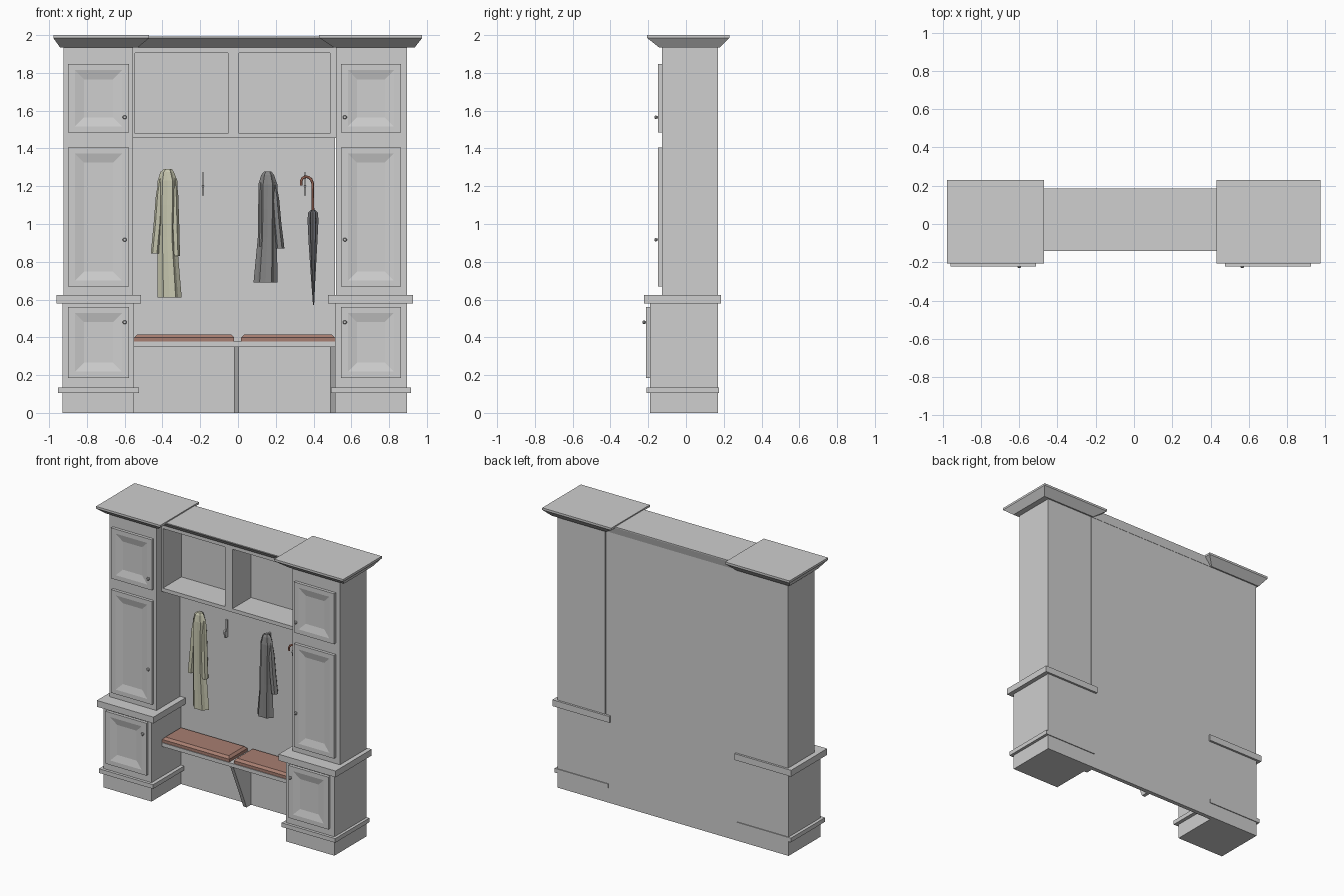
import bpy, bmesh, math

if "Cube" in bpy.data.objects:
    bpy.data.objects.remove(bpy.data.objects["Cube"])


def material(name, rgb):
    m = bpy.data.materials.new(name)
    m.diffuse_color = (*rgb, 1)
    m.use_nodes = True
    m.node_tree.nodes["Principled BSDF"].inputs["Base Color"].default_value = m.diffuse_color
    return m


PAINT = material("pale grey paint", (0.62, 0.62, 0.62))
CUSHION = material("brown cushion", (0.39, 0.21, 0.165))
BEIGE = material("beige cloth", (0.57, 0.57, 0.43))
GREY = material("grey cloth", (0.24, 0.24, 0.24))
DARK = material("dark umbrella cloth", (0.15, 0.15, 0.16))
WOOD = material("umbrella handle wood", (0.32, 0.13, 0.09))


def loft(name, rings, mat):
    """Skin a stack of equal-length point rings and cap both ends."""
    bm = bmesh.new()
    vs = [[bm.verts.new(p) for p in ring] for ring in rings]
    n = len(rings[0])
    for a, b in zip(vs, vs[1:]):
        for i in range(n):
            j = (i + 1) % n
            bm.faces.new((a[i], a[j], b[j], b[i]))
    bm.faces.new(vs[0])
    bm.faces.new(vs[-1])
    bmesh.ops.recalc_face_normals(bm, faces=bm.faces)
    me = bpy.data.meshes.new(name)
    bm.to_mesh(me)
    bm.free()
    me.materials.append(mat)
    ob = bpy.data.objects.new(name, me)
    bpy.context.collection.objects.link(ob)
    return ob


def rect(x, y, z):
    return [(x[0], y[0], z), (x[1], y[0], z), (x[1], y[1], z), (x[0], y[1], z)]


def box(name, x, y, z, mat=PAINT):
    return loft(name, [rect(x, y, z[0]), rect(x, y, z[1])], mat)


def crown(name, x0, y0, x1, y1, top):
    """Moulding flaring from the lower rectangle to the upper one."""
    loft(name, [rect(x0, y0, 1.935), rect(x1, y1, 1.985), rect(x1, y1, top)], PAINT)


def door(name, x, z, y):
    """Door with a shallow sloping recess, its back on the plane y."""
    def ring(dx, dz, yy):
        return [(x[0] + dx, yy, z[0] + dz), (x[1] - dx, yy, z[0] + dz),
                (x[1] - dx, yy, z[1] - dz), (x[0] + dx, yy, z[1] - dz)]
    loft(name, [ring(0, 0, y), ring(0, 0, y - 0.021), ring(0.037, 0.032, y - 0.021),
                ring(0.085, 0.08, y - 0.009)], PAINT)


def knob(name, x, y, z):
    def ring(r, yy):
        return [(x + r * math.cos(math.tau * (i + .5) / 8), yy,
                 z + r * math.sin(math.tau * (i + .5) / 8)) for i in range(8)]
    loft(name, [ring(.006, y + .005), ring(.006, y - .006), ring(.011, y - .008),
                ring(.011, y - .014), ring(.007, y - .018)], PAINT)


def pleated(name, stations, mat, sides=12, fold=0.8, cy=0.1):
    """Hanging cloth: stations are (x, z, half width, half depth)."""
    rings = []
    for x, z, w, d in stations:
        ring = []
        for i in range(sides):
            a = math.tau * i / sides
            k = fold if i % 2 else 1
            ring.append((x + k * w * math.cos(a), cy + k * d * math.sin(a), z))
        rings.append(ring)
    return loft(name, rings, mat)


# Side towers: plinth, lower cupboard, ledges, upper cupboard, doors, crown
TOWERS = {
    "left": dict(low=(-.93, -.55), up=(-.925, -.555), ledge=(-.96, -.513), band=(-.952, -.524),
                 door=(-.90, -.577), knob=-.60, crown=((-.942, -.53), (-.978, -.47))),
    "right": dict(low=(.513, .895), up=(.52, .895), ledge=(.476, .926), band=(.492, .915),
                  door=(.545, .862), knob=.566, crown=((.508, .936), (.43, .975))),
}
for side, t in TOWERS.items():
    box(side + "_lower_cupboard", t["low"], (-.19, .17), (0, .60))
    box(side + "_plinth_band", t["band"], (-.21, .176), (.105, .135))
    box(side + "_ledge", t["ledge"], (-.222, .185), (.58, .625))
    box(side + "_upper_cupboard", t["up"], (-.127, .17), (.60, 1.95))
    for part, z, y, kz in (("lower", (.186, .56), -.19, .48),
                           ("middle", (.668, 1.405), -.127, .917),
                           ("upper", (1.485, 1.846), -.127, 1.565)):
        door(f"{side}_{part}_door", t["door"], z, y)
        knob(f"{side}_{part}_knob", t["knob"], y - .021, kz)
    b, u = t["crown"]
    crown(side + "_crown", b, (-.143, .18), u, (-.206, .23), 2.0)

# Middle section: back panel, crown and open cubbies
box("back_panel", (-.555, .513), (.14, .17), (0, 1.94))
crown("middle_crown", (-.55, .515), (-.08, .172), (-.55, .515), (-.14, .185), 1.992)
CUBBY_Y = (-.07, .145)
box("cubby_top", (-.556, .521), CUBBY_Y, (1.905, 1.94))
box("cubby_shelf", (-.556, .521), CUBBY_Y, (1.454, 1.48))
for name, x in (("cubby_left_side", (-.556, -.545)), ("cubby_divider", (-.053, .005)),
                ("cubby_right_side", (.487, .521))):
    box(name, x, CUBBY_Y, (1.48, 1.905))

# Bench with wedge brackets and two cushions
box("bench_seat", (-.552, .515), (-.075, .145), (.35, .377))
for name, x in (("middle_bracket", (-.02, .005)), ("right_bracket", (.487, .514))):
    loft(name, [[(xx, .145, 0), (xx, .09, 0), (xx, -.062, .35), (xx, .145, .35)] for xx in x], PAINT)
for name, x in (("left_cushion", (-.55, -.02)), ("right_cushion", (.016, .513))):
    y = (-.07, .135)
    inner = (x[0] + .015, x[1] - .015)
    loft(name, [rect(x, y, .377), rect(x, y, .398), rect(inner, (-.055, .12), .414)], CUSHION)

# Coat hooks
HOOK = [(.142, 1.273), (.13, 1.273), (.128, 1.185), (.115, 1.205), (.106, 1.195),
        (.118, 1.15), (.142, 1.15)]
for i, x in enumerate((-.375, -.185, .157, .355)):
    loft(f"coat_hook_{i + 1}", [[(xx, y, z) for y, z in HOOK] for xx in (x - .006, x + .006)], PAINT)

# Hanging coats
pleated("beige_coat_body", [(-.372, 1.29, .022, .015), (-.375, 1.275, .036, .025),
                            (-.373, 1.23, .052, .034), (-.375, 1.10, .055, .036),
                            (-.375, .93, .05, .036), (-.362, .61, .064, .04)], BEIGE)
pleated("beige_coat_left_sleeve", [(-.408, 1.24, .012, .012), (-.415, 1.15, .022, .022),
                                   (-.425, 1.0, .024, .024), (-.44, .845, .024, .025)], BEIGE, 6, .9)
pleated("beige_coat_right_sleeve", [(-.337, 1.24, .012, .012), (-.336, 1.15, .02, .022),
                                    (-.333, 1.0, .022, .024), (-.327, .83, .02, .025)], BEIGE, 6, .9)
pleated("grey_coat_body", [(.157, 1.277, .02, .015), (.157, 1.26, .034, .025),
                           (.158, 1.21, .05, .034), (.157, 1.08, .05, .036),
                           (.155, .93, .05, .036), (.146, .69, .064, .04)], GREY)
pleated("grey_coat_left_sleeve", [(.125, 1.22, .012, .012), (.126, 1.13, .02, .022),
                                  (.127, 1.0, .022, .024), (.124, .88, .02, .025)], GREY, 6, .9)
pleated("grey_coat_right_sleeve", [(.19, 1.22, .012, .012), (.198, 1.13, .02, .022),
                                   (.208, 1.0, .022, .024), (.222, .87, .024, .025)], GREY, 6, .9)

# Folded umbrella: pleated canopy and a crook handle swept as a tube
pleated("umbrella_canopy", [(.397, 1.075, .012, .012), (.397, 1.06, .026, .026),
                            (.397, 1.02, .029, .029), (.397, .88, .022, .022),
                            (.398, .72, .012, .012), (.4, .57, .003, .003)], DARK, 12, .6)
cu = bpy.data.curves.new("crook_path", "CURVE")
cu.dimensions = "3D"
cu.bevel_depth = .007
cu.bevel_resolution = 1
cu.use_fill_caps = True
path = [(.334, 1.205), (.334, 1.228), (.342, 1.243), (.357, 1.25), (.374, 1.248),
        (.388, 1.236), (.395, 1.215), (.397, 1.06)]
sp = cu.splines.new("POLY")
sp.points.add(len(path) - 1)
for p, (x, z) in zip(sp.points, path):
    p.co = (x, .1, z, 1)
tmp = bpy.data.objects.new("crook_path", cu)
bpy.context.collection.objects.link(tmp)
me = bpy.data.meshes.new_from_object(tmp.evaluated_get(bpy.context.evaluated_depsgraph_get()))
bpy.data.objects.remove(tmp)
me.materials.clear()
me.materials.append(WOOD)
handle = bpy.data.objects.new("umbrella_handle", me)
bpy.context.collection.objects.link(handle)
